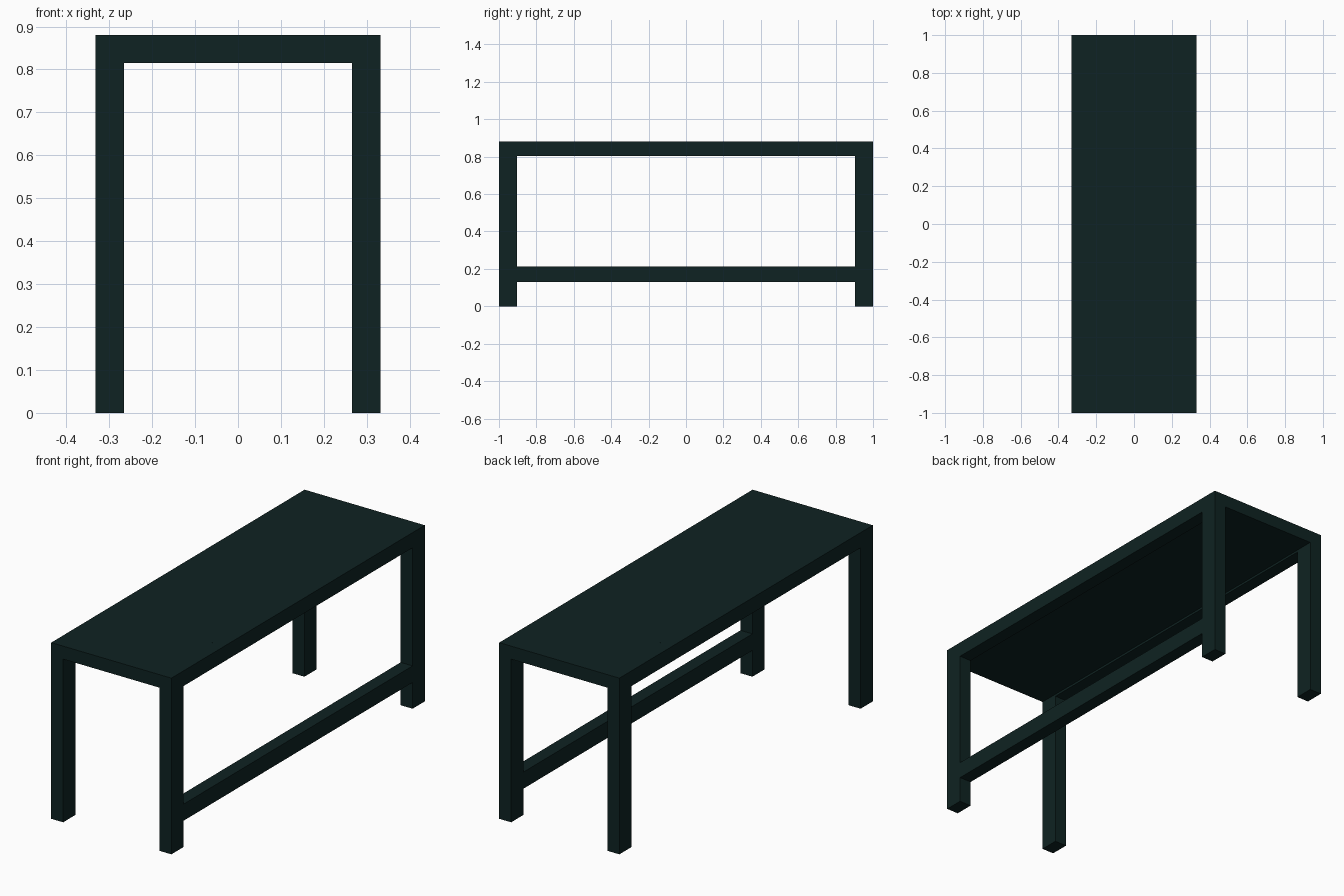
import bpy

cube = bpy.data.objects.get("Cube")
if cube:
    bpy.data.objects.remove(cube, do_unlink=True)

# Dark teal paint
paint = bpy.data.materials.new("dark_teal")
paint.use_nodes = True
colour = (0.0045, 0.0165, 0.016, 1)
paint.diffuse_color = colour
paint.node_tree.nodes["Principled BSDF"].inputs["Base Color"].default_value = colour

HALF_W, HALF_L, HEIGHT = 0.332, 1.0, 0.88
LEG_W, LEG_L = 0.066, 0.096
TOP_BOTTOM = 0.815


def box(name, low, high):
    """Axis-aligned box between two corners."""
    centre = [(a + b) / 2 for a, b in zip(low, high)]
    bpy.ops.mesh.primitive_cube_add(size=1, location=centre)
    obj = bpy.context.object
    obj.name = name
    obj.scale = [b - a for a, b in zip(low, high)]
    bpy.ops.object.transform_apply(location=False, rotation=False, scale=True)
    obj.data.materials.append(paint)
    return obj


def side_bar(name, side, half_length, bottom, top, y=0):
    """Bar as thick as a leg, flush with the left (+1) or right (-1) side."""
    x = side * (HALF_W - LEG_W / 2)
    return box(name, (x - LEG_W / 2, y - half_length, bottom),
               (x + LEG_W / 2, y + half_length, top))


# Table top slab, between the long edge beams
inner = HALF_W - LEG_W
box("table_top", (-inner, -HALF_L, TOP_BOTTOM), (inner, HALF_L, HEIGHT))

for side, side_name in ((1, "left"), (-1, "right")):
    # Legs run up to the surface, flush with the corners
    for end, end_name in ((-1, "front"), (1, "back")):
        side_bar(f"{end_name}_{side_name}_leg", side, LEG_L / 2, 0, HEIGHT,
                 end * (HALF_L - LEG_L / 2))
    # Slightly deeper beam under each long edge
    side_bar(f"{side_name}_edge_beam", side, HALF_L - LEG_L, 0.804, HEIGHT)

# Single low stretcher on the left side
side_bar("stretcher", 1, HALF_L - LEG_L, 0.131, 0.214)
